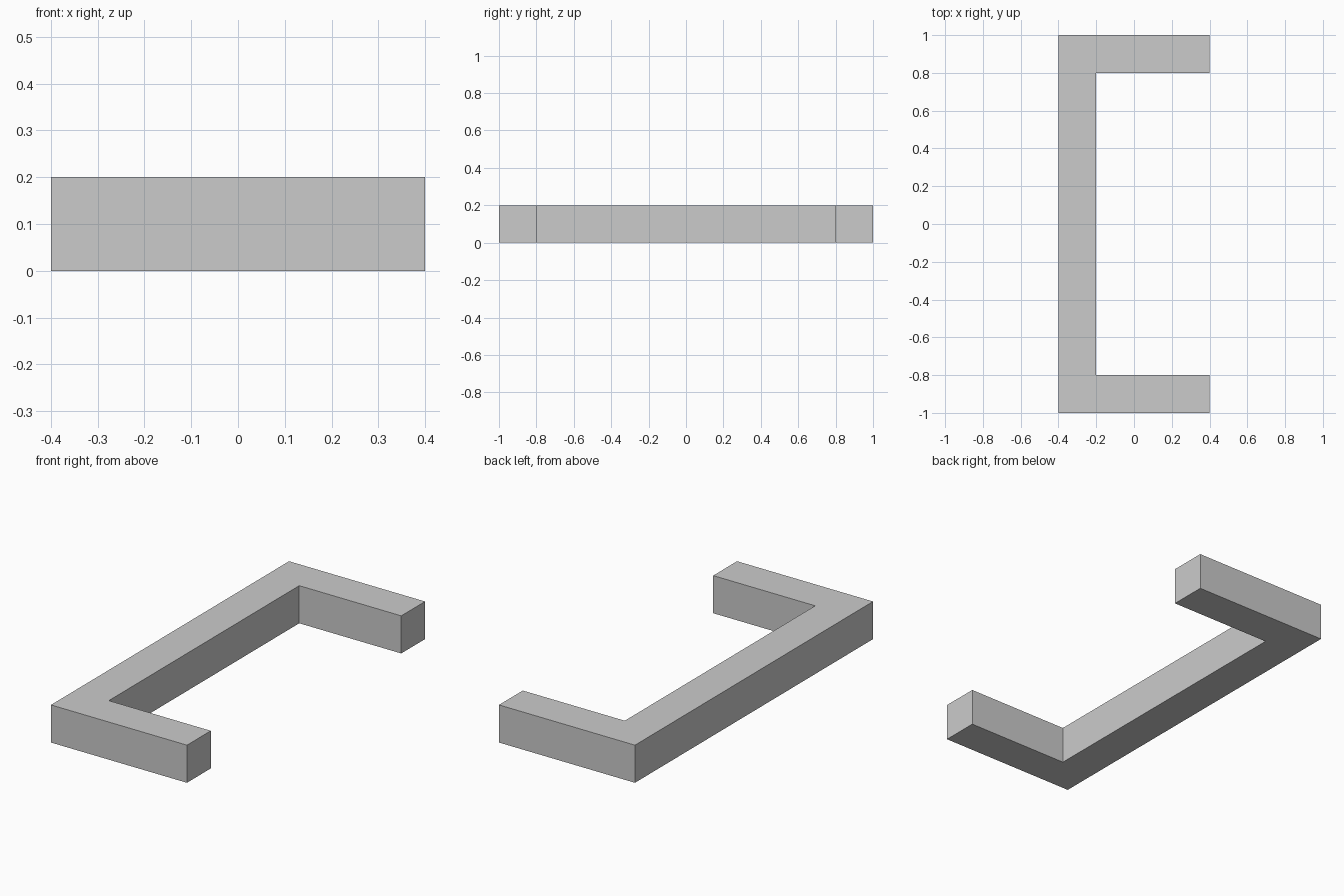
import bpy
import bmesh

cube = bpy.data.objects.get("Cube")
if cube:
    bpy.data.objects.remove(cube, do_unlink=True)

# Plain grey material
grey = bpy.data.materials.new("plain_grey")
grey.use_nodes = True
colour = (0.6, 0.6, 0.6, 1)
grey.diffuse_color = colour
grey.node_tree.nodes["Principled BSDF"].inputs["Base Color"].default_value = colour

# Handle outline: one long bar with an arm at each end
half_width, half_length, bar = 0.4, 1.0, 0.2
inner_x, inner_y = bar - half_width, half_length - bar
half_outline = [(-half_width, -half_length), (half_width, -half_length),
                (half_width, -inner_y), (inner_x, -inner_y)]
outline = half_outline + [(x, -y) for x, y in reversed(half_outline)]

# Extrude the outline to the bar thickness
bm = bmesh.new()
base = bm.faces.new([bm.verts.new((x, y, 0)) for x, y in outline])
top = bmesh.ops.extrude_face_region(bm, geom=[base], use_keep_orig=True)
for v in top["geom"]:
    if isinstance(v, bmesh.types.BMVert):
        v.co.z = bar
bmesh.ops.recalc_face_normals(bm, faces=bm.faces)

mesh = bpy.data.meshes.new("bracket_handle")
bm.to_mesh(mesh)
bm.free()
mesh.materials.append(grey)
bpy.context.collection.objects.link(bpy.data.objects.new("bracket_handle", mesh))
